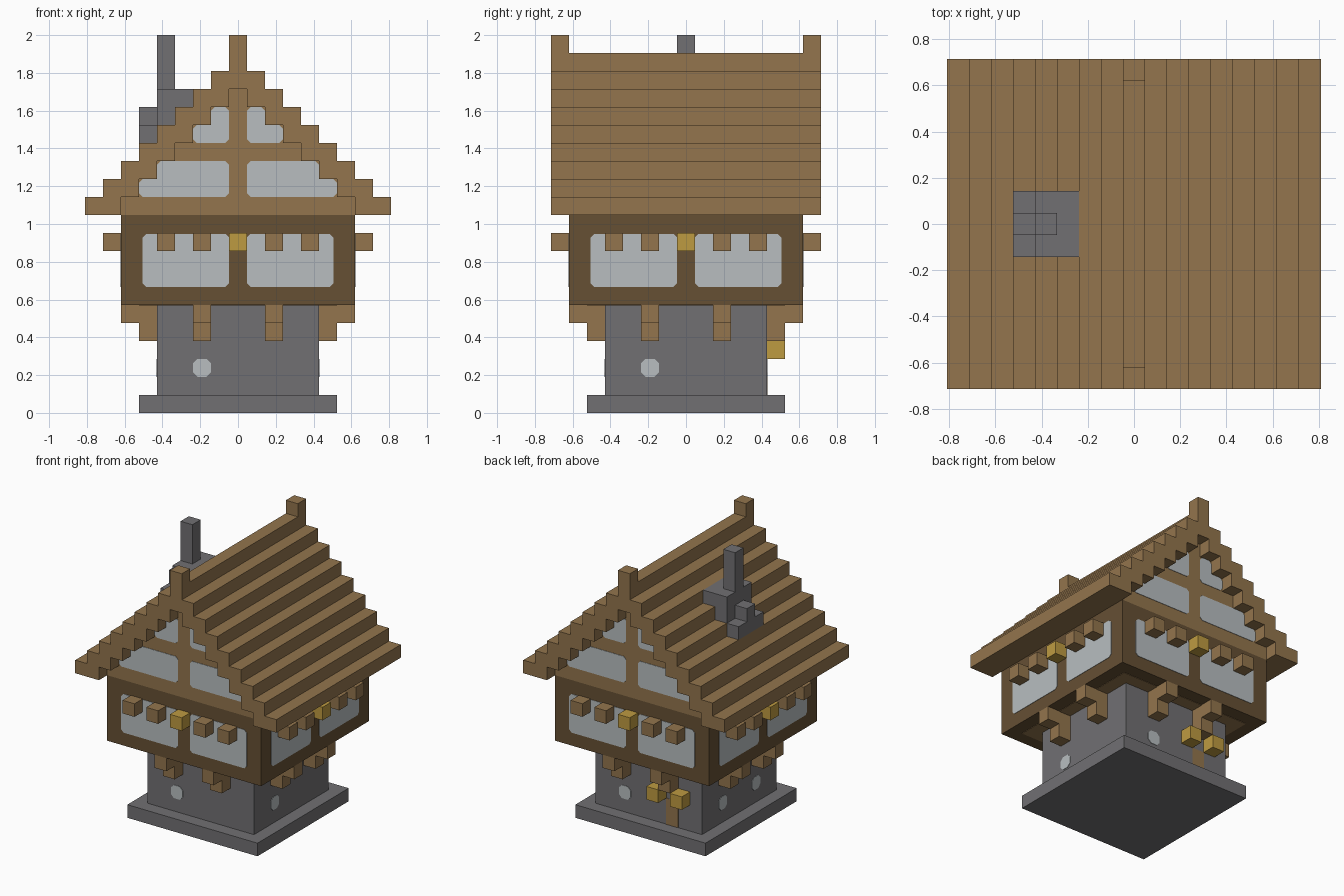
import bpy
import bmesh
from math import pi
from mathutils import Matrix, Vector

U = 2 / 21  # one building block

if "Cube" in bpy.data.objects:
    bpy.data.objects.remove(bpy.data.objects["Cube"], do_unlink=True)


def material(name, r, g, b):
    m = bpy.data.materials.new(name)
    m.use_nodes = True
    m.diffuse_color = (r, g, b, 1)
    m.node_tree.nodes["Principled BSDF"].inputs["Base Color"].default_value = (r, g, b, 1)
    return m


WOOD = material("light wood", 0.292, 0.178, 0.074)
DARK = material("dark wood", 0.133, 0.080, 0.034)
STONE = material("grey stone", 0.165, 0.162, 0.171)
GLASS = material("pale glass", 0.479, 0.515, 0.527)
GOLD = material("lantern gold", 0.515, 0.328, 0.053)


def finish(bm, name, mat):
    bmesh.ops.recalc_face_normals(bm, faces=bm.faces)
    mesh = bpy.data.meshes.new(name)
    bm.to_mesh(mesh)
    bm.free()
    mesh.materials.append(mat)
    ob = bpy.data.objects.new(name, mesh)
    bpy.context.collection.objects.link(ob)


def side_turn(k):
    return Matrix.Rotation(k * pi / 2, 4, "Z")


def blocks(name, mat, boxes, k=0):
    """Boxes given as (x range, y range, z range) in block units."""
    bm = bmesh.new()
    for ranges in boxes:
        mid = Vector([(a + b) / 2 * U for a, b in ranges])
        size = Vector([abs(b - a) * U for a, b in ranges])
        m = side_turn(k) @ Matrix.Translation(mid) @ Matrix.Diagonal((*size, 1))
        bmesh.ops.create_cube(bm, size=1, matrix=m)
    finish(bm, name, mat)


def plate(name, mat, outline, dist, k, cut=0.2):
    """Thin plate on a wall, with its convex corners trimmed."""
    pts = [Vector(p) for p in outline]
    if sum(p.cross(pts[i - 1]) for i, p in enumerate(pts)) > 0:
        pts.reverse()
    shape = []
    for i, p in enumerate(pts):
        a, b = pts[i - 1] - p, pts[(i + 1) % len(pts)] - p
        if cut and a.cross(b) < 0:
            shape += [p + a.normalized() * cut, p + b.normalized() * cut]
        else:
            shape.append(p)
    bm = bmesh.new()
    turn = side_turn(k)
    f = bm.faces.new([bm.verts.new(turn @ Vector((p.x * U, -dist * U, p.y * U))) for p in shape])
    ext = bmesh.ops.extrude_face_region(bm, geom=[f])
    out = turn @ Vector((0, -0.003, 0))
    bmesh.ops.translate(bm, vec=out, verts=[v for v in ext["geom"] if isinstance(v, bmesh.types.BMVert)])
    finish(bm, name, mat)


def rect(x0, x1, z0, z1):
    return [(x0, z0), (x1, z0), (x1, z1), (x0, z1)]


def square(h, z0, z1):
    return ((-h, h), (-h, h), (z0, z1))


def cell(x):
    return (x - 0.5, x + 0.5)


# Stone ground floor and timber upper floor
blocks("foundation", STONE, [square(5.5, 0, 1)])
blocks("ground_floor", STONE, [square(4.5, 1, 6)])
blocks("upper_floor", DARK, [square(6.5, 6, 11)])
blocks("upper_floor_underside", WOOD, [square(5.5, 5.97, 6.1)])

# Details repeated on the four walls
for k, side in enumerate(("front", "left", "back", "right")):
    brackets = []
    for x in (-2, 2):
        brackets += [(cell(x), (-5.5, -4.5), (4, 6)), (cell(x), (-6.5, -5.5), (5, 6))]
    blocks(side + "_brackets", WOOD, brackets, k)
    blocks(side + "_beam_ends", WOOD,
           [(cell(x), (-7.5, -6.5), (9, 10)) for x in (-4, -2, 2, 4)], k)
    blocks(side + "_lantern", GOLD, [(cell(0), (-7.5, -6.5), (9, 10))], k)
    for s in (-1, 1):
        plate(side + "_upper_window", GLASS, rect(s * 0.5, s * 5.3, 7, 9.95), 6.5, k)
    for x in (-2, 2) if side == "right" else (-2,):
        plate(side + "_small_window", GLASS, rect(*cell(x), 2, 3), 4.5, k, 0.25)

# Back door with a lantern on either side
plate("back_door", WOOD, rect(1.5, 2.5, 1, 3), 4.5, 2, 0)
blocks("door_lanterns", GOLD, [(cell(x), (-5.5, -4.5), (3, 4)) for x in (1, 3)], 2)

# Stepped roof and the gable walls beneath it
steps, gable = [], []
for i in range(7):
    z = (11 + i, 12 + i)
    for s in (-1, 1):
        steps.append(((s * (6.5 - i), s * (8.5 - i)), (-7.5, 7.5), z))
    gable.append(((i - 6.5, 6.5 - i), (-6.5, 6.5), z))
steps.append(((-1.5, 1.5), (-7.5, 7.5), (18, 19)))
blocks("roof_steps", WOOD, steps)
blocks("gable_walls", WOOD, gable)
blocks("roof_ridge", WOOD, [(cell(0), (-7.5, 7.5), (19, 20))])
blocks("ridge_posts", WOOD, [(cell(0), cell(y), (20, 21)) for y in (-7, 7)])

# Gable windows, stepped to follow the roof
for k in (0, 2):
    for s in (-1, 1):
        for wide, z in ((5.5, 12), (2.5, 15)):
            outline = [(0.5, z), (wide, z), (wide, z + 1), (wide - 1, z + 1),
                       (wide - 1, z + 2), (0.5, z + 2)]
            plate("gable_window", GLASS, [(s * x, h) for x, h in outline], 6.5, k)

# Chimney stepping out of the roof
blocks("chimney_base", STONE, [
    ((-4.5, -2.5), (-1.5, 1.5), (16, 18)),
    ((-5.5, -4.5), (-1.5, 1.5), (15, 16)),
    ((-5.5, -4.5), (-0.5, 0.5), (16, 17)),
])
blocks("chimney_stack", STONE, [(cell(-4), cell(0), (18, 21))])
